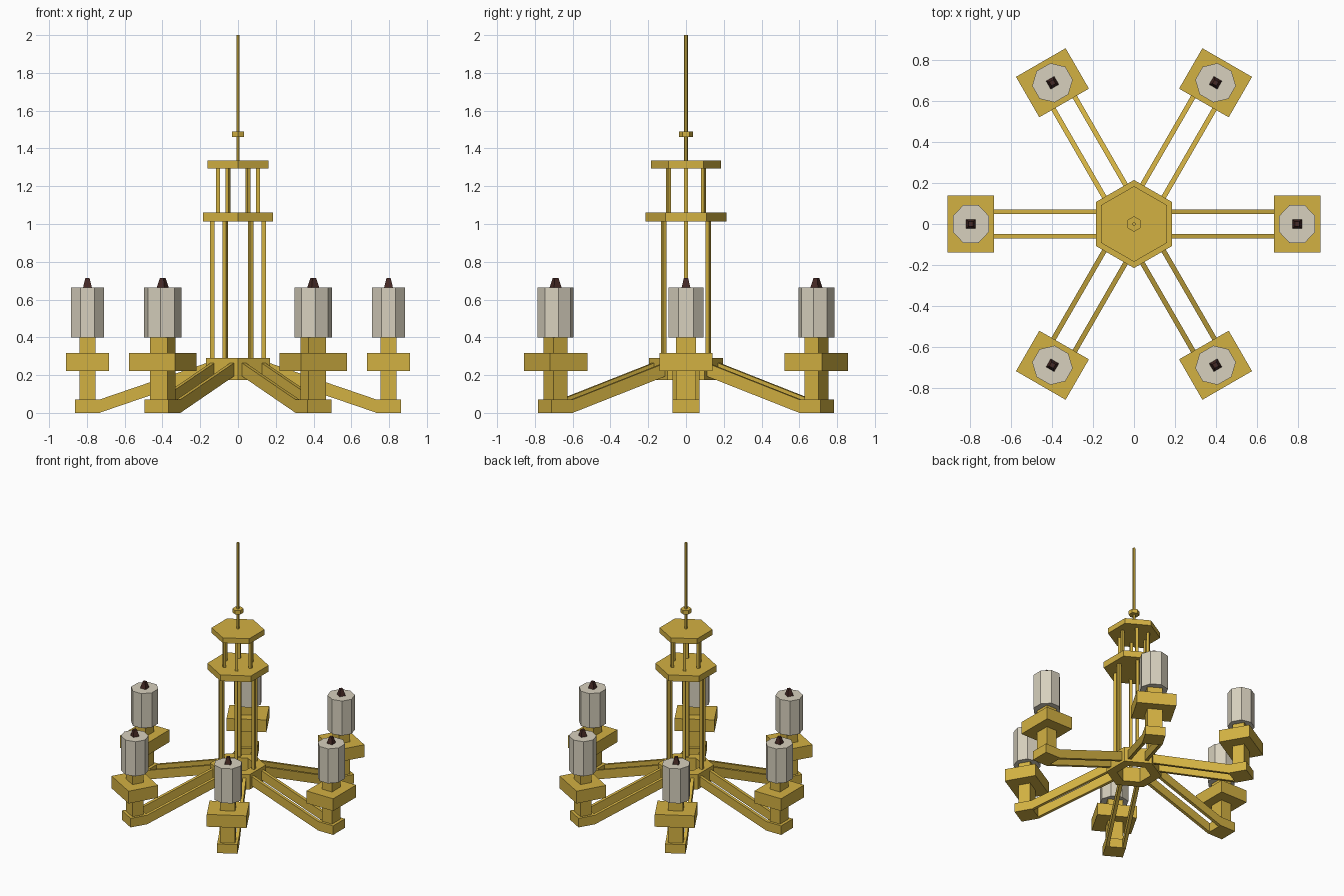
import bpy, math
from mathutils import Matrix

if "Cube" in bpy.data.objects:
    bpy.data.objects.remove(bpy.data.objects["Cube"])


def material(name, rgb):
    m = bpy.data.materials.new(name)
    m.diffuse_color = (*rgb, 1)
    m.use_nodes = True
    m.node_tree.nodes["Principled BSDF"].inputs["Base Color"].default_value = m.diffuse_color
    return m


GOLD = material("gold", (0.65, 0.44, 0.055))
WAX = material("cream_wax", (0.68, 0.63, 0.51))
DARK = material("dark_wick", (0.06, 0.022, 0.018))


def add(name, verts, faces, mat, angle=0.0):
    mesh = bpy.data.meshes.new(name)
    mesh.from_pydata(verts, [], faces)
    mesh.transform(Matrix.Rotation(angle, 4, 'Z'))
    mesh.materials.append(mat)
    ob = bpy.data.objects.new(name, mesh)
    bpy.context.collection.objects.link(ob)
    return ob


def loft(name, bottom, top, z0, z1, mat, angle=0.0):
    """Closed solid between two outlines with the same point count."""
    n = len(bottom)
    verts = [(x, y, z0) for x, y in bottom] + [(x, y, z1) for x, y in top]
    faces = [(i, (i + 1) % n, n + (i + 1) % n, n + i) for i in range(n)]
    faces += [tuple(reversed(range(n))), tuple(range(n, 2 * n))]
    return add(name, verts, faces, mat, angle)


def ngon(n, r, start=0.0, cx=0.0, sy=1.0):
    return [(cx + r * math.cos(start + math.tau * i / n),
             sy * r * math.sin(start + math.tau * i / n)) for i in range(n)]


def rect(cx, hx, hy):
    return [(cx - hx, -hy), (cx + hx, -hy), (cx + hx, hy), (cx - hx, hy)]


def prism(name, outline, z0, z1, mat, angle=0.0):
    return loft(name, outline, outline, z0, z1, mat, angle)


def hexagon(r):
    return ngon(6, r, math.pi / 2)


# Hexagonal hub ring, open in the middle
HUB0, HUB1 = 0.175, 0.29
v = [(x, y, z) for r, z in ((0.195, HUB0), (0.195, HUB1), (0.12, HUB1), (0.12, HUB0))
     for x, y in hexagon(r)]
f = [(k * 6 + i, k * 6 + (i + 1) % 6, (k + 1) % 4 * 6 + (i + 1) % 6, (k + 1) % 4 * 6 + i)
     for k in range(4) for i in range(6)]
add("hub_ring", v, f, GOLD)

# Column plates, collar and hanging rod
prism("lower_plate", hexagon(0.215), 1.012, 1.06, GOLD)
prism("upper_plate", hexagon(0.185), 1.294, 1.335, GOLD)
prism("rod_collar", hexagon(0.038), 1.46, 1.49, GOLD)
prism("hanging_rod", hexagon(0.0095), 1.32, 2.0, GOLD)

C = 0.797  # distance of the candles from the axis
for k in range(6):
    a = k * math.pi / 3
    # Column rods
    prism(f"lower_rod_{k}", rect(0.136, 0.011, 0.011), 0.28, 1.02, GOLD, a)
    prism(f"upper_rod_{k}", rect(0.106, 0.010, 0.010), 1.05, 1.30, GOLD, a)
    # Twin sloping arms
    for side in (-1, 1):
        y0, y1 = sorted((side * 0.048, side * 0.072))
        prof = [(0.15, 0.2), (0.735, 0.0), (0.735, 0.07), (0.15, 0.27)]
        verts = [(x, y, z) for y in (y0, y1) for x, z in prof]
        faces = [(0, 1, 2, 3), (7, 6, 5, 4)]
        faces += [((i + 1) % 4, i, 4 + i, 4 + (i + 1) % 4) for i in range(4)]
        add(f"arm_{k}_{'left' if side > 0 else 'right'}", verts, faces, GOLD, a)
    # Candle holder: foot, stem, tray
    prism(f"foot_{k}", rect(C, 0.066, 0.072), 0.0, 0.07, GOLD, a)
    prism(f"stem_{k}", rect(C, 0.043, 0.053), 0.06, 0.41, GOLD, a)
    prism(f"tray_{k}", rect(C, 0.114, 0.14), 0.223, 0.318, GOLD, a)
    # Candle and wick
    prism(f"candle_{k}", ngon(8, 0.0955, math.pi / 8, C, 1.06), 0.398, 0.665, WAX, a)
    loft(f"wick_{k}", rect(C, 0.024, 0.024), rect(C, 0.011, 0.011), 0.66, 0.715, DARK, a)
